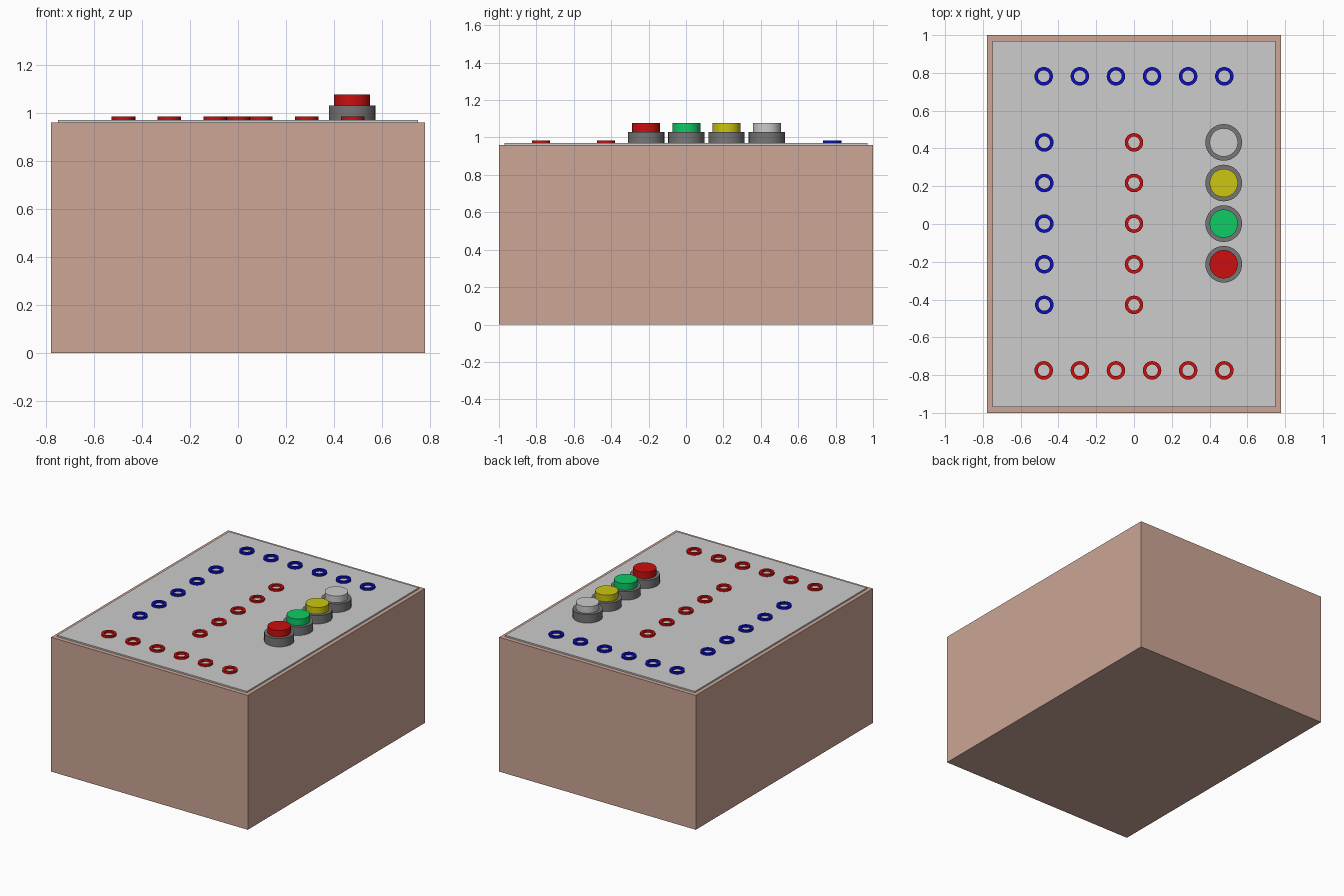
import bpy, bmesh, math

if "Cube" in bpy.data.objects:
    bpy.data.objects.remove(bpy.data.objects["Cube"])

def mat(name, rgb):
    m = bpy.data.materials.new(name)
    lin = [(c / 255 / 12.92) if c < 11 else ((c / 255 + 0.055) / 1.055) ** 2.4 for c in rgb]
    m.diffuse_color = (*lin, 1)
    m.use_nodes = True
    m.node_tree.nodes["Principled BSDF"].inputs["Base Color"].default_value = m.diffuse_color
    return m

BROWN = mat("brown case", (204, 166, 150))
PLATE = mat("light grey", (204, 204, 204))
GREY = mat("dark grey", (118, 118, 118))
RED = mat("red", (204, 14, 14))
BLUE = mat("blue", (14, 14, 190))
GREEN = mat("green", (14, 204, 102))
YELLOW = mat("yellow", (204, 198, 16))

def finish(name, bm, material, loc=(0, 0, 0), smooth=False):
    bmesh.ops.recalc_face_normals(bm, faces=bm.faces)
    me = bpy.data.meshes.new(name)
    bm.to_mesh(me)
    bm.free()
    me.materials.append(material)
    ob = bpy.data.objects.new(name, me)
    ob.location = loc
    bpy.context.collection.objects.link(ob)
    if smooth:
        bpy.ops.object.select_all(action='DESELECT')
        ob.select_set(True)
        bpy.context.view_layer.objects.active = ob
        bpy.ops.object.shade_smooth_by_angle(angle=math.radians(35))
    return ob

def box(name, sx, sy, z0, z1, material):
    bm = bmesh.new()
    bmesh.ops.create_cube(bm, size=1)
    for v in bm.verts:
        v.co = (v.co.x * sx, v.co.y * sy, z0 + (v.co.z + 0.5) * (z1 - z0))
    finish(name, bm, material)

def lathe(name, profile, x, y, material, n=32, closed=False):
    # Revolve an (r, z) profile; closed loops make rings, open ones get capped
    bm = bmesh.new()
    rows = [[bm.verts.new((r * math.cos(2 * math.pi * i / n), r * math.sin(2 * math.pi * i / n), z))
             for i in range(n)] for r, z in profile]
    pairs = list(zip(rows, rows[1:]))
    if closed:
        pairs.append((rows[-1], rows[0]))
    else:
        bm.faces.new(rows[0])
        bm.faces.new(rows[-1])
    for a, b in pairs:
        for i in range(n):
            j = (i + 1) % n
            bm.faces.new((a[i], a[j], b[j], b[i]))
    finish(name, bm, material, (x, y, 0), True)

# Case and panel
box("case", 1.555, 2.0, 0, 0.96, BROWN)
box("top_panel", 1.50, 1.94, 0.955, 0.97, PLATE)

# Socket rings
def ring(name, x, y, material):
    lathe(name, [(0.031, 0.965), (0.049, 0.965), (0.049, 0.984), (0.031, 0.984)],
          x, y, material, 24, True)

for i in range(6):
    x = -0.478 + i * 0.1912
    ring("back_socket", x, 0.782, BLUE)
    ring("front_socket", x, -0.775, RED)
for i in range(5):
    y = -0.428 + i * 0.215
    ring("left_socket", -0.475, y, BLUE)
    ring("middle_socket", 0.0, y, RED)

# Push buttons: grey collar with coloured cap
for i, (n, m) in enumerate((("red", RED), ("green", GREEN), ("yellow", YELLOW), ("white", PLATE))):
    y = -0.213 + i * 0.215
    lathe(n + "_button_collar", [(0.097, 0.965), (0.097, 1.03)], 0.475, y, GREY)
    lathe(n + "_button_cap", [(0.075, 1.025), (0.075, 1.077)], 0.475, y, m)
